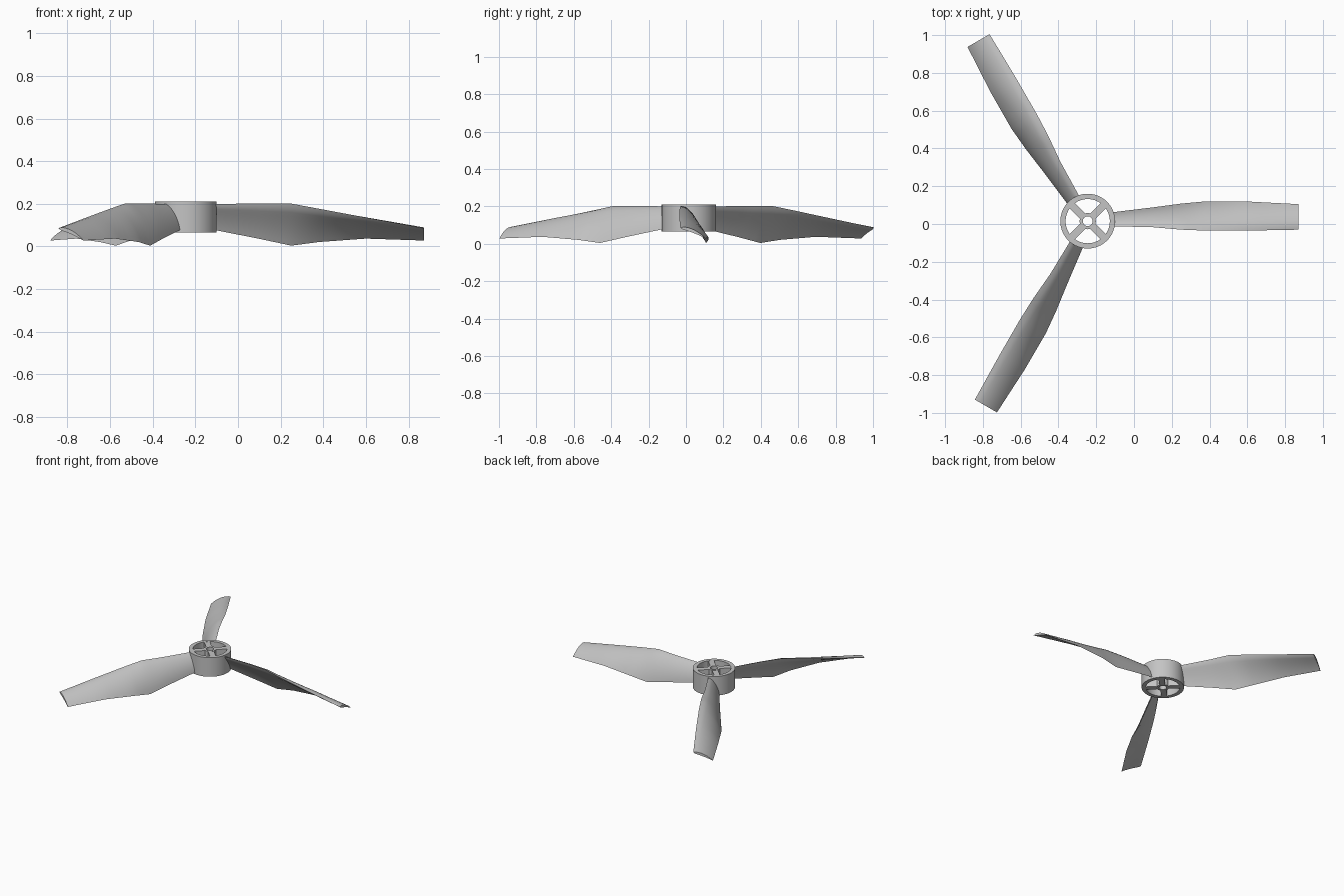
import bpy, bmesh, math
from mathutils import Vector, Matrix

cube = bpy.data.objects.get("Cube")
if cube:
    bpy.data.objects.remove(cube, do_unlink=True)

grey = bpy.data.materials.new("light grey plastic")
grey.use_nodes = True
colour = (0.55, 0.55, 0.55, 1)
grey.diffuse_color = colour
grey.node_tree.nodes["Principled BSDF"].inputs["Base Color"].default_value = colour

HUB = Vector((-0.245, 0.015, 0))
BOTTOM, TOP = 0.066, 0.21


def finish(name, bm, turn=0.0):
    bmesh.ops.recalc_face_normals(bm, faces=bm.faces)
    bm.transform(Matrix.Translation(HUB) @ Matrix.Rotation(turn, 4, "Z"))
    mesh = bpy.data.meshes.new(name)
    bm.to_mesh(mesh)
    bm.free()
    mesh.materials.append(grey)
    obj = bpy.data.objects.new(name, mesh)
    bpy.context.collection.objects.link(obj)
    bpy.ops.object.select_all(action="DESELECT")
    obj.select_set(True)
    bpy.context.view_layer.objects.active = obj
    bpy.ops.object.shade_smooth_by_angle(angle=math.radians(35))


def tube(name, outer, inner, sides):
    # Rectangular profile revolved around the hub axis
    bm = bmesh.new()
    rings = []
    for r, z in ((outer, BOTTOM), (outer, TOP), (inner, TOP), (inner, BOTTOM)):
        rings.append([bm.verts.new((r * math.cos(a), r * math.sin(a), z))
                      for a in (math.tau * i / sides for i in range(sides))])
    for k in range(4):
        a, b = rings[k], rings[(k + 1) % 4]
        for i in range(sides):
            j = (i + 1) % sides
            bm.faces.new((a[i], a[j], b[j], b[i]))
    finish(name, bm)


def spoke(name, turn):
    bm = bmesh.new()
    bmesh.ops.create_cube(bm, size=1)
    bmesh.ops.scale(bm, vec=(0.088, 0.04, TOP - BOTTOM - 0.002), verts=bm.verts)
    bmesh.ops.translate(bm, vec=(0.078, 0, (TOP + BOTTOM) / 2), verts=bm.verts)
    finish(name, bm, turn)


# Blade stations: distance from hub, leading edge (y, z), trailing edge (y, z)
STATIONS = [
    (0.122, -0.027, 0.200, 0.046, 0.080),
    (0.345, -0.032, 0.201, 0.073, 0.036),
    (0.495, -0.045, 0.201, 0.093, 0.004),
    (0.625, -0.050, 0.177, 0.105, 0.021),
    (0.845, -0.050, 0.136, 0.104, 0.037),
    (1.117, -0.045, 0.086, 0.090, 0.028),
]
STEPS, CHORD_POINTS = 4, 10


def section(r, y0, z0, y1, z1):
    # Thin cambered airfoil loop between the two edges
    lead, trail = Vector((r, y0, z0)), Vector((r, y1, z1))
    chord = trail - lead
    normal = Vector((0, -chord.z, chord.y))
    loop = []
    for side in (1, -1):
        for i in range(CHORD_POINTS):
            t = i / CHORD_POINTS
            t = t if side == 1 else 1 - t
            camber = 0.26 * t * (1 - t)
            thick = 0.16 * math.sqrt(t) * (1 - t)
            loop.append(lead + chord * t + normal * (camber + side * thick))
    return loop


def blade(name, turn):
    bm = bmesh.new()
    rows = []
    for a, b in zip(STATIONS, STATIONS[1:]):
        for s in range(STEPS):
            rows.append([p + (q - p) * s / STEPS for p, q in zip(a, b)])
    rows.append(STATIONS[-1])
    loops = [[bm.verts.new(p) for p in section(*row)] for row in rows]
    for a, b in zip(loops, loops[1:]):
        for i in range(len(a)):
            j = (i + 1) % len(a)
            bm.faces.new((a[i], a[j], b[j], b[i]))
    bm.faces.new(loops[0])
    bm.faces.new(loops[-1])
    finish(name, bm, turn)


tube("hub_rim", 0.145, 0.117, 64)
tube("hub_boss", 0.043, 0.026, 24)
for n in range(4):
    spoke(f"hub_spoke_{n + 1}", math.radians(45 + 90 * n))
for n in range(3):
    blade(f"blade_{n + 1}", math.radians(120 * n))
